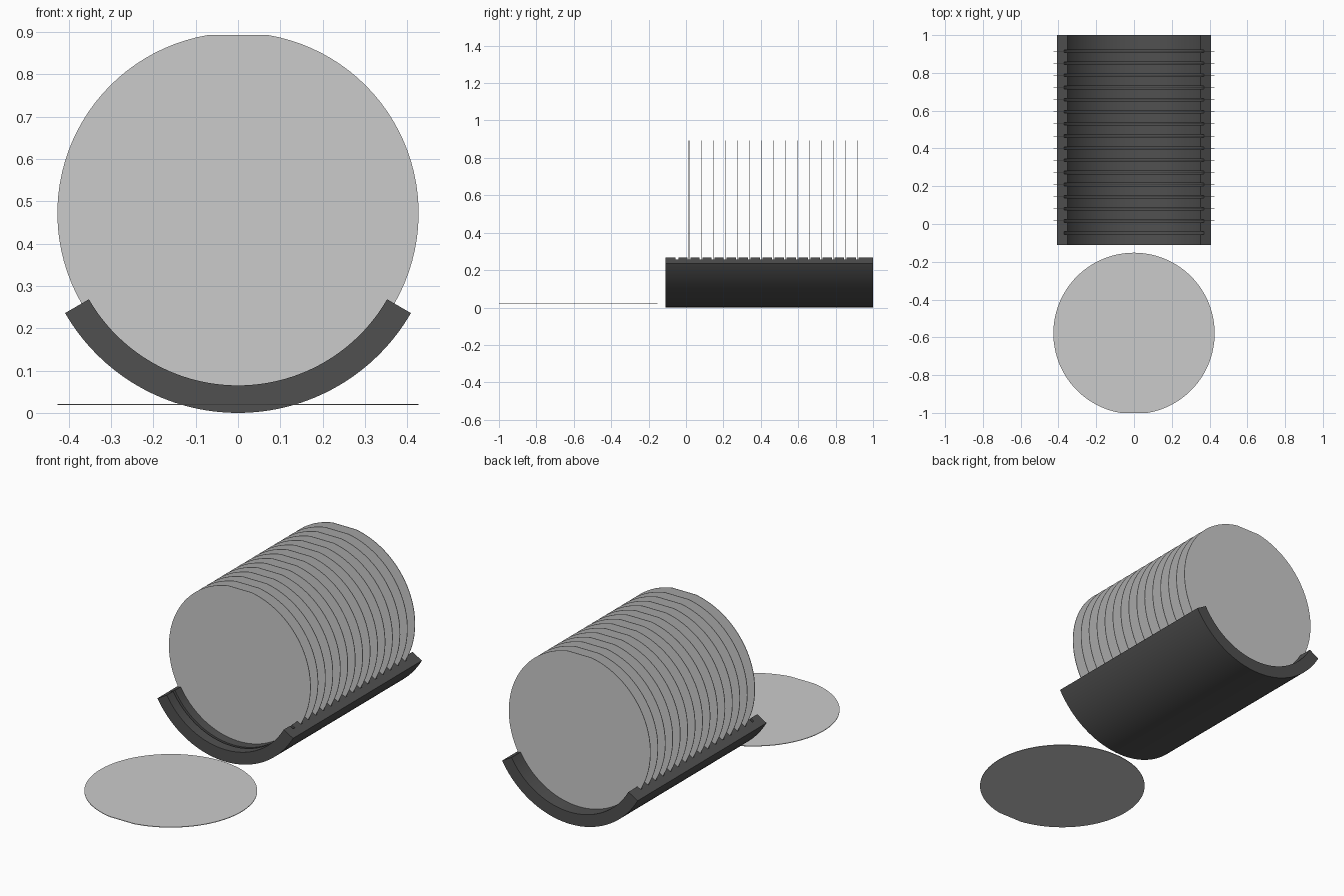
import bpy, bmesh
from math import sin, cos, pi, sqrt, asin, radians

if "Cube" in bpy.data.objects:
    bpy.data.objects.remove(bpy.data.objects["Cube"])

AXIS_Z = 0.472            # height of the common wafer / cradle axis
WAFER_R, FLAT_D = 0.427, 0.421
THICK = 0.003
PITCH, FIRST_SLOT, SLOTS = 0.0642, -0.048, 16


def finish(bm, name, mat=None):
    bmesh.ops.recalc_face_normals(bm, faces=bm.faces)
    me = bpy.data.meshes.new(name)
    bm.to_mesh(me)
    bm.free()
    ob = bpy.data.objects.new(name, me)
    bpy.context.collection.objects.link(ob)
    if mat:
        me.materials.append(mat)
    bpy.context.view_layer.objects.active = ob
    ob.select_set(True)
    bpy.ops.object.shade_smooth_by_angle(angle=radians(30))
    ob.select_set(False)
    return ob


def wafer(name, loc, rot):
    # thin disc with one flat, flat facing local +Y
    bm = bmesh.new()
    half = asin(sqrt(WAFER_R**2 - FLAT_D**2) / WAFER_R)
    n = 96
    ring = []
    for i in range(n + 1):
        a = half + (2 * pi - 2 * half) * i / n
        ring.append(bm.verts.new((WAFER_R * sin(a), WAFER_R * cos(a), -THICK / 2)))
    face = bm.faces.new(ring)
    ext = bmesh.ops.extrude_face_region(bm, geom=[face])
    bmesh.ops.translate(bm, vec=(0, 0, THICK),
                        verts=[v for v in ext["geom"] if isinstance(v, bmesh.types.BMVert)])
    ob = finish(bm, name)
    ob.location, ob.rotation_euler = loc, rot
    return ob


# Cradle: slotted lengthwise profile (y, radius) swept through 120 degrees
R_OUT, R_IN, R_SLOT, SLOT_W = 0.472, 0.407, 0.429, 0.014
Y0, Y1 = -0.11, 1.0
profile = [(Y1, R_OUT), (Y0, R_OUT), (Y0, R_IN)]
for i in range(SLOTS):
    y = FIRST_SLOT + i * PITCH
    a, b = y - SLOT_W / 2, y + SLOT_W / 2
    profile += [(a, R_IN), (a, R_SLOT), (b, R_SLOT), (b, R_IN)]
profile.append((Y1, R_IN))

dark = bpy.data.materials.new("dark_plastic")
dark.diffuse_color = (0.08, 0.08, 0.08, 1)
dark.use_nodes = True
dark.node_tree.nodes["Principled BSDF"].inputs["Base Color"].default_value = dark.diffuse_color
bm = bmesh.new()
SEG = 64
rings = []
for s in range(SEG + 1):
    t = radians(-60 + 120 * s / SEG)
    rings.append([bm.verts.new((r * sin(t), y, AXIS_Z - r * cos(t))) for y, r in profile])
for p, q in zip(rings, rings[1:]):
    for k in range(len(profile)):
        m = (k + 1) % len(profile)
        bm.faces.new((p[k], p[m], q[m], q[k]))
bm.faces.new(rings[0])
bm.faces.new(rings[-1])
finish(bm, "slotted_cradle", dark)

# Wafers standing in every slot but the first
for i in range(1, SLOTS):
    wafer(f"standing_wafer_{i:02d}", (0, FIRST_SLOT + i * PITCH, AXIS_Z), (pi / 2, 0, 0))

# Loose wafer lying in front, flat towards the front
wafer("loose_wafer", (0, -1 + FLAT_D, 0.02), (0, 0, pi))
